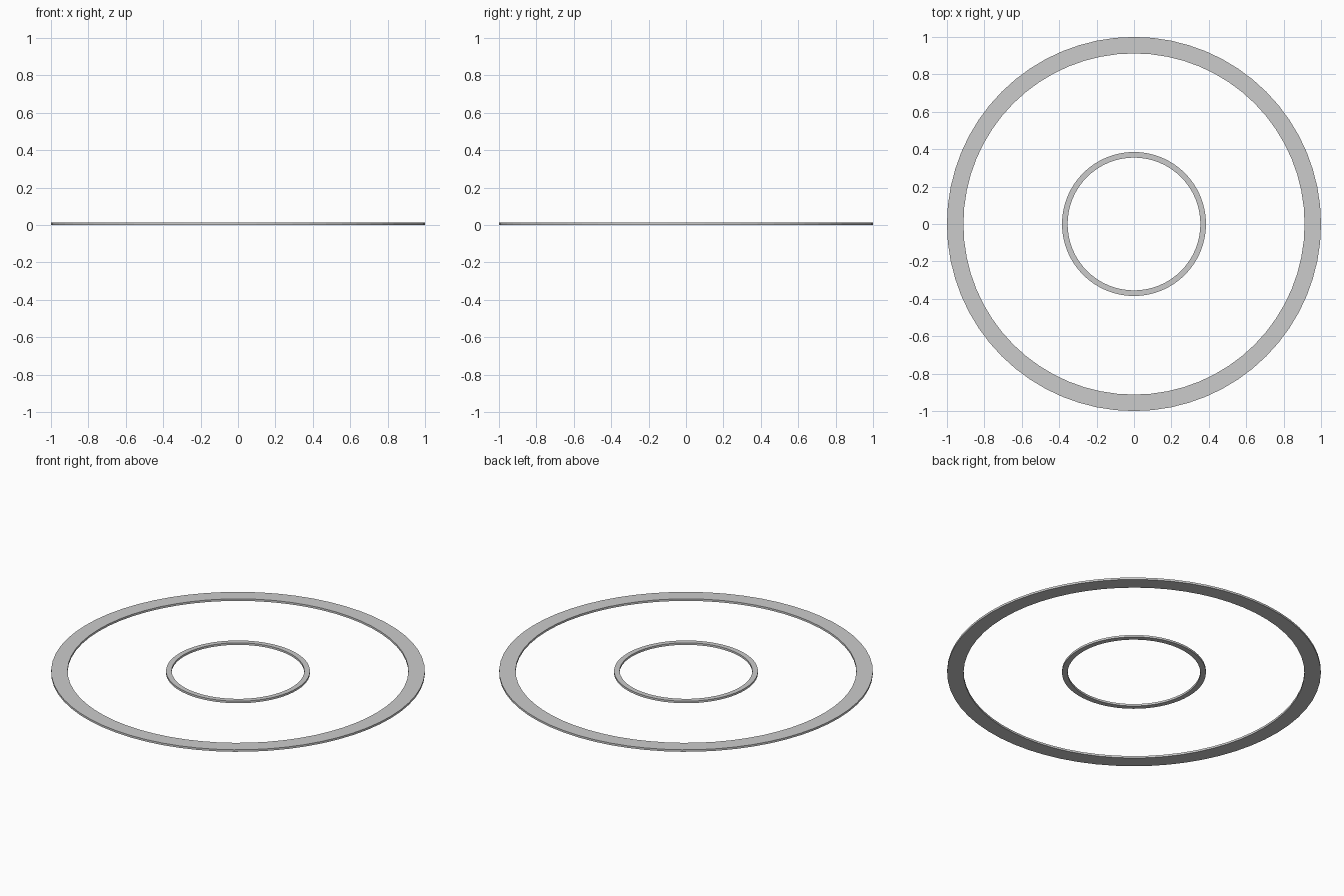
import bpy, bmesh
from math import cos, sin, tau

if "Cube" in bpy.data.objects:
    bpy.data.objects.remove(bpy.data.objects["Cube"])

SEGMENTS = 64
THICKNESS = 0.012


def flat_ring(name, outer, inner):
    """Thin flat washer: a rectangular profile swept round the z axis."""
    profile = [(inner, 0), (outer, 0), (outer, THICKNESS), (inner, THICKNESS)]
    bm = bmesh.new()
    loops = [[bm.verts.new((r * cos(tau * i / SEGMENTS), r * sin(tau * i / SEGMENTS), z))
              for r, z in profile] for i in range(SEGMENTS)]
    for i in range(SEGMENTS):
        a, b = loops[i], loops[(i + 1) % SEGMENTS]
        for j in range(4):
            k = (j + 1) % 4
            bm.faces.new((a[j], b[j], b[k], a[k]))
    bmesh.ops.recalc_face_normals(bm, faces=bm.faces)
    mesh = bpy.data.meshes.new(name)
    bm.to_mesh(mesh)
    bm.free()
    obj = bpy.data.objects.new(name, mesh)
    bpy.context.collection.objects.link(obj)
    return obj


# Two concentric rings
flat_ring("outer_ring", 1.0, 0.912)
flat_ring("inner_ring", 0.385, 0.355)
